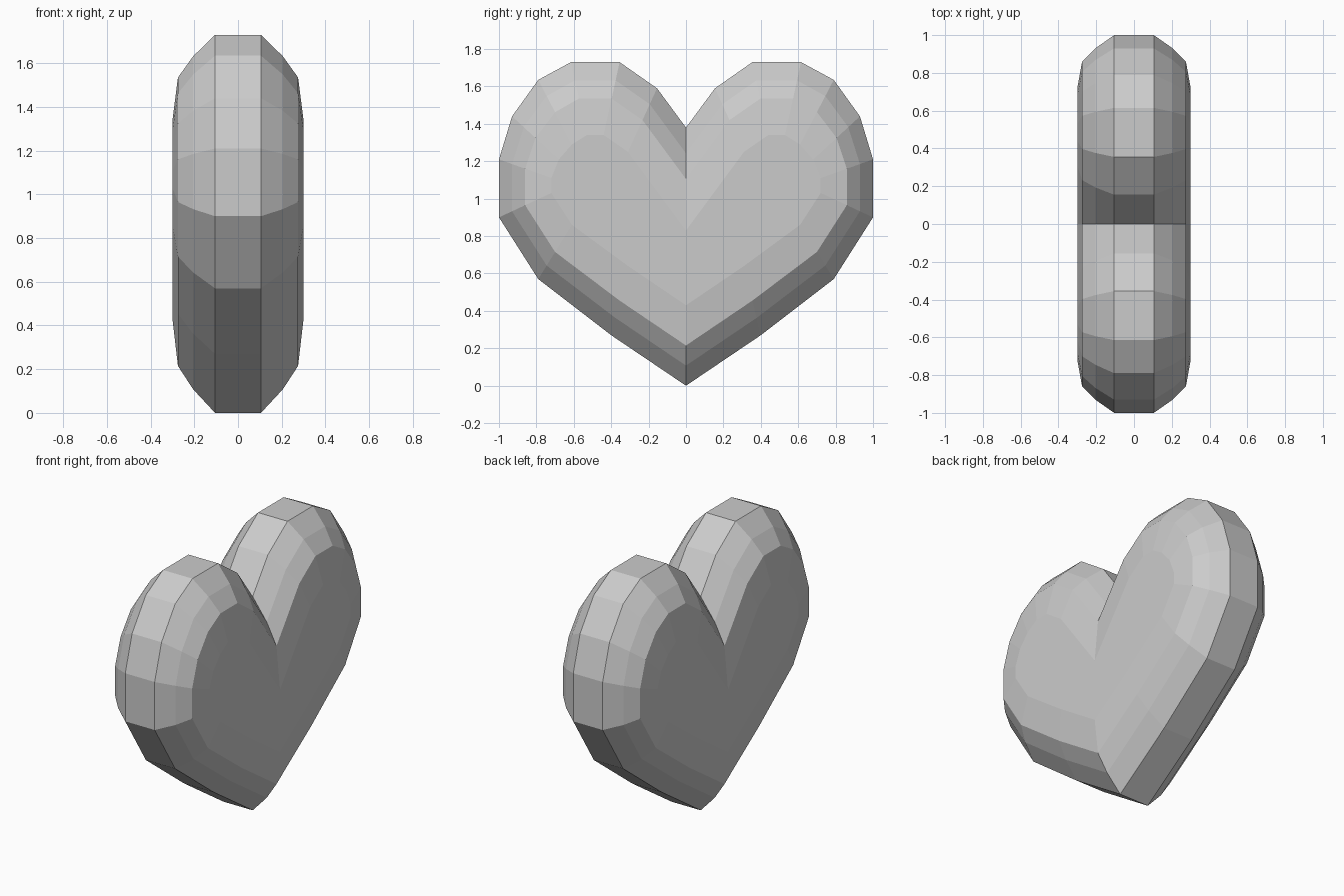
import bpy, bmesh

if "Cube" in bpy.data.objects:
    bpy.data.objects.remove(bpy.data.objects["Cube"])

# Half heart outlines (y, z): widest band and flat cap, tip to notch
OUTER = [(0, 0), (.4, .27), (.79, .57), (1, .90), (1, 1.21), (.93, 1.44),
         (.79, 1.635), (.615, 1.73), (.355, 1.73), (.155, 1.59), (0, 1.38)]
CAP = [(0, .43), (.31, .64), (.61, .86), (.72, 1.03), (.72, 1.11), (.68, 1.21),
       (.61, 1.29), (.53, 1.34), (.44, 1.34), (.31, 1.25), (0, .83)]

# Rounded edge: distance from the middle plane and blend from OUTER to CAP
STEPS = [(.105, 0), (.205, .25), (.275, .5), (.3, 1)]


def full_loop(t):
    half = [(a + (c - a) * t, b + (d - b) * t)
            for (a, b), (c, d) in zip(OUTER, CAP)]
    return half + [(-y, z) for y, z in half[-2:0:-1]]


bm = bmesh.new()
layers = [(-x, t) for x, t in reversed(STEPS)] + STEPS
rings = [[bm.verts.new((x, y, z)) for y, z in full_loop(t)] for x, t in layers]

# Band and rounded edges
for a, b in zip(rings, rings[1:]):
    n = len(a)
    for i in range(n):
        j = (i + 1) % n
        bm.faces.new((a[i], a[j], b[j], b[i]))

# Flat caps, each split into two halves along the centre line
for r in (rings[0], rings[-1]):
    bm.faces.new(r[:11])
    bm.faces.new(r[10:] + r[:1])

bmesh.ops.recalc_face_normals(bm, faces=bm.faces)
mesh = bpy.data.meshes.new("heart")
bm.to_mesh(mesh)
bm.free()
bpy.context.collection.objects.link(bpy.data.objects.new("heart", mesh))
